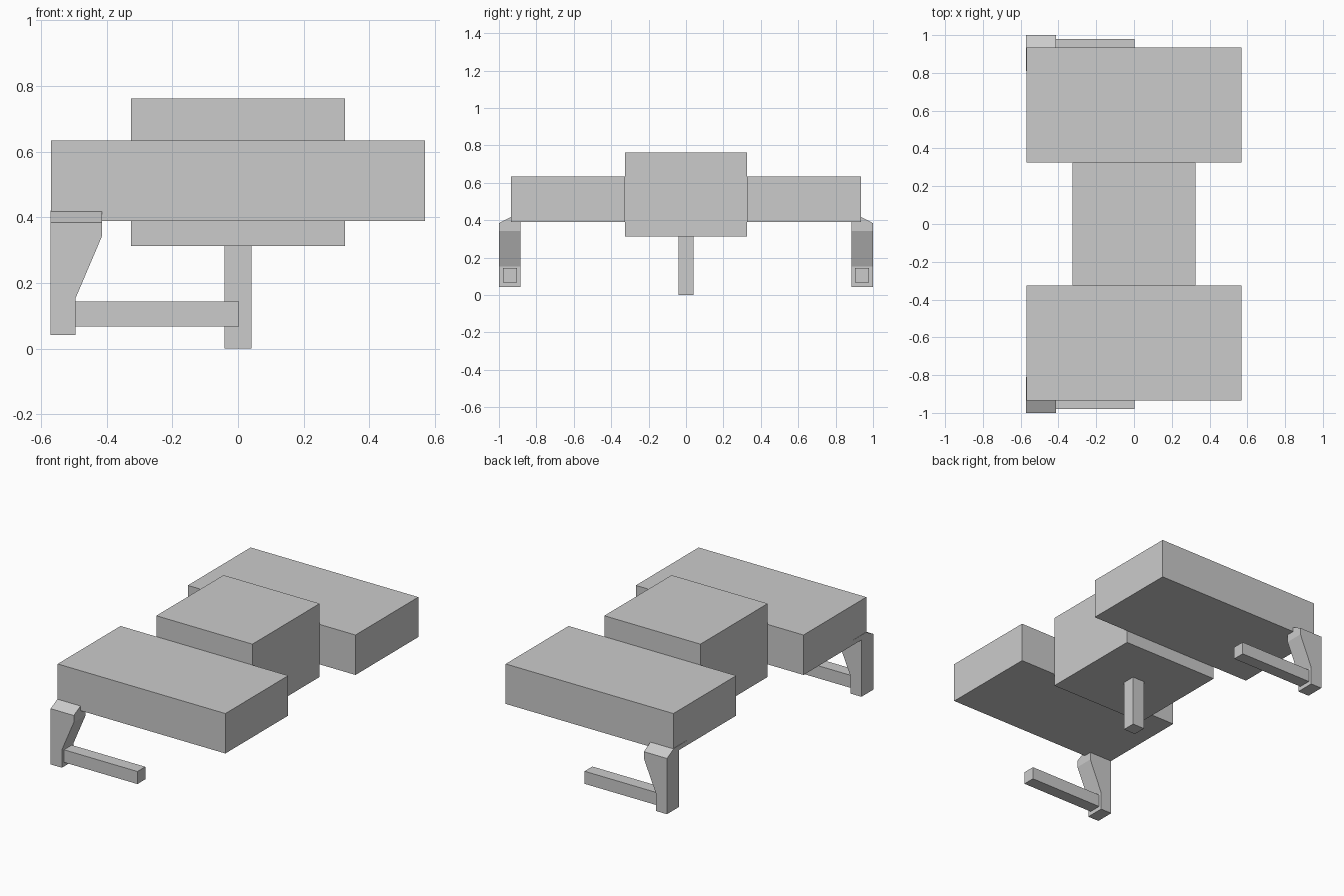
import bpy, bmesh

if "Cube" in bpy.data.objects:
    bpy.data.objects.remove(bpy.data.objects["Cube"])


def loft(name, rings, mirror=False):
    """Skin matching rings of points, cap both ends, optionally mirror in y."""
    bm = bmesh.new()
    loops = [[bm.verts.new(p) for p in ring] for ring in rings]
    n = len(loops[0])
    for a, b in zip(loops, loops[1:]):
        for i in range(n):
            j = (i + 1) % n
            bm.faces.new((a[i], a[j], b[j], b[i]))
    bm.faces.new(loops[0])
    bm.faces.new(loops[-1][::-1])
    bmesh.ops.recalc_face_normals(bm, faces=bm.faces)
    mesh = bpy.data.meshes.new(name)
    bm.to_mesh(mesh)
    bm.free()
    obj = bpy.data.objects.new(name, mesh)
    bpy.context.collection.objects.link(obj)
    if mirror:
        mod = obj.modifiers.new("Mirror", 'MIRROR')
        mod.use_axis = (False, True, False)
    return obj


def box(name, x, y, z, mirror=False):
    corners = [(x[0], z[0]), (x[1], z[0]), (x[1], z[1]), (x[0], z[1])]
    return loft(name, [[(px, py, pz) for px, pz in corners] for py in y], mirror)


# Central body and its post
box("center_block", (-0.326, 0.326), (-0.326, 0.326), (0.312, 0.762))
box("center_post", (-0.041, 0.041), (-0.041, 0.041), (0, 0.312))

# Side slabs
box("side_slab", (-0.569, 0.569), (0.326, 0.935), (0.389, 0.634), True)


# Hanging brackets with a sloped outer top
def bracket_ring(y, top):
    profile = [(-0.571, 0.042), (-0.495, 0.042), (-0.495, 0.152),
               (-0.414, 0.342), (-0.414, top), (-0.571, top)]
    return [(x, y, z) for x, z in profile]


loft("bracket", [bracket_ring(0.885, 0.42), bracket_ring(0.93, 0.42),
                 bracket_ring(1.0, 0.384)], True)
box("bracket_tongue", (-0.571, -0.414), (0.81, 0.885), (0.392, 0.42), True)

# Bars reaching inward from the brackets
box("foot_bar", (-0.495, 0.003), (0.903, 0.979), (0.067, 0.144), True)
